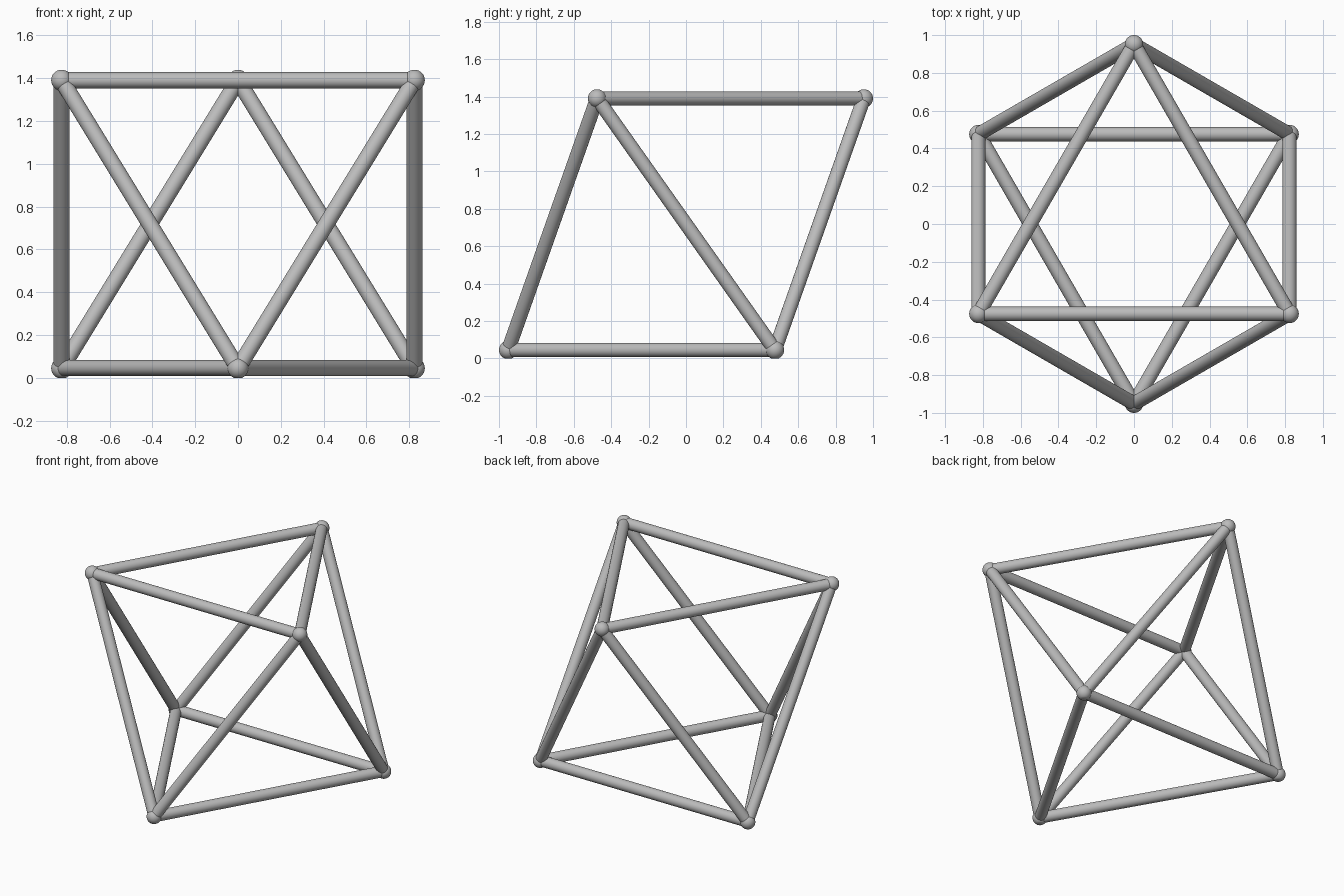
import bpy, bmesh, math
from itertools import combinations
from mathutils import Vector

cube = bpy.data.objects.get("Cube")
if cube:
    bpy.data.objects.remove(cube, do_unlink=True)

RADIUS = 0.951               # corner distance from the vertical axis
ROD, BALL = 0.0375, 0.049    # rod and joint radii
LOW = 0.045                  # height of the lower joints
EDGE = RADIUS * math.sqrt(3)
HIGH = LOW + EDGE * math.sqrt(2 / 3)

grey = bpy.data.materials.new("plain grey")
grey.use_nodes = True
colour = (0.5, 0.5, 0.5, 1)
grey.diffuse_color = colour
grey.node_tree.nodes["Principled BSDF"].inputs["Base Color"].default_value = colour


def finish(name, bm):
    mesh = bpy.data.meshes.new(name)
    bm.to_mesh(mesh)
    bm.free()
    mesh.materials.append(grey)
    obj = bpy.data.objects.new(name, mesh)
    bpy.context.collection.objects.link(obj)
    bpy.ops.object.select_all(action='DESELECT')
    obj.select_set(True)
    bpy.context.view_layer.objects.active = obj
    bpy.ops.object.shade_smooth_by_angle(angle=math.radians(35))
    return obj


def joint(name, centre):
    bm = bmesh.new()
    bmesh.ops.create_uvsphere(bm, u_segments=32, v_segments=16, radius=BALL)
    bmesh.ops.translate(bm, verts=bm.verts, vec=centre)
    # Flat foot where the ball meets the ground
    cut = bmesh.ops.bisect_plane(bm, geom=bm.verts[:] + bm.edges[:] + bm.faces[:],
                                 plane_co=(0, 0, 0), plane_no=(0, 0, -1), clear_outer=True)
    rim = [e for e in cut["geom_cut"] if isinstance(e, bmesh.types.BMEdge)]
    if rim:
        bmesh.ops.contextual_create(bm, geom=rim)
    bmesh.ops.recalc_face_normals(bm, faces=bm.faces)
    finish(name, bm)


def rod(name, a, b):
    bm = bmesh.new()
    bmesh.ops.create_cone(bm, cap_ends=True, segments=32, radius1=ROD, radius2=ROD,
                          depth=(b - a).length)
    obj = finish(name, bm)
    obj.location = (a + b) / 2
    obj.rotation_euler = (b - a).to_track_quat('Z', 'Y').to_euler()


# Six corners of an octahedron lying on one face
corners = []
for i in range(6):
    angle = math.radians(-90 + 60 * i)
    z = HIGH if i % 2 else LOW
    corners.append(Vector((RADIUS * math.cos(angle), RADIUS * math.sin(angle), z)))

for i, corner in enumerate(corners):
    joint(f"{'upper' if i % 2 else 'lower'}_joint_{i // 2 + 1}", corner)

# Rods join every pair of corners except opposite ones
for i, j in combinations(range(6), 2):
    if j - i != 3:
        level = "side" if (i + j) % 2 else "upper" if i % 2 else "lower"
        rod(f"{level}_rod_{i + 1}_{j + 1}", corners[i], corners[j])
